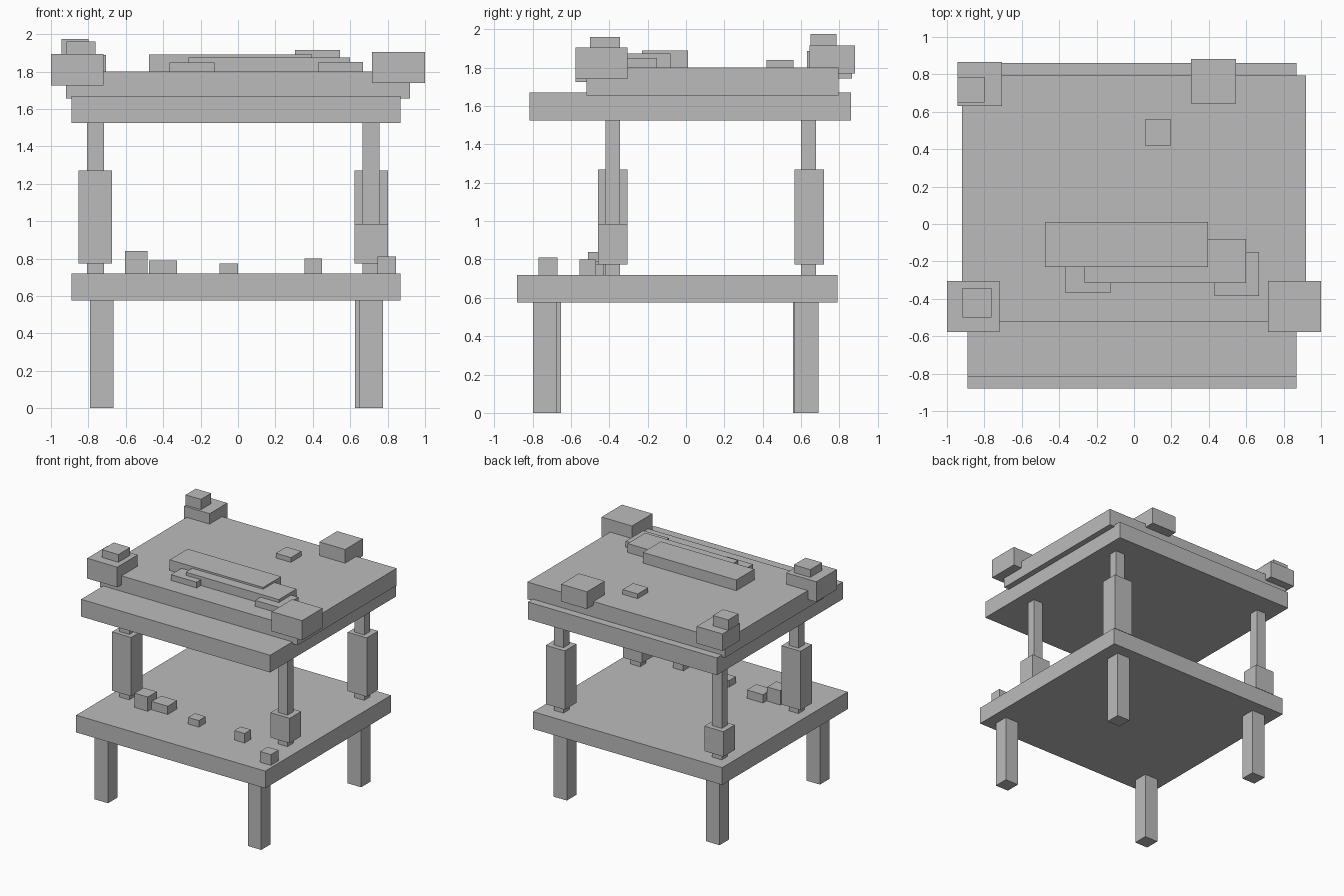
import bpy

cube = bpy.data.objects.get("Cube")
if cube:
    bpy.data.objects.remove(cube, do_unlink=True)

grey = bpy.data.materials.new("plain grey")
grey.use_nodes = True
grey.diffuse_color = (0.5, 0.5, 0.5, 1)
grey.node_tree.nodes["Principled BSDF"].inputs["Base Color"].default_value = (0.5, 0.5, 0.5, 1)


def box(name, x, y, z):
    """Axis-aligned box from its (low, high) range on each axis."""
    spans = (x, y, z)
    bpy.ops.mesh.primitive_cube_add(size=1, location=[(a + b) / 2 for a, b in spans])
    obj = bpy.context.object
    obj.name = name
    obj.scale = [b - a for a, b in spans]
    bpy.ops.object.transform_apply(location=False, rotation=False, scale=True)
    obj.data.materials.append(grey)
    return obj


def around(centre, width):
    return (centre - width / 2, centre + width / 2)


# Platforms and roof
box("lower_platform", (-0.89, 0.87), (-0.88, 0.79), (0.575, 0.72))
box("upper_platform", (-0.89, 0.87), (-0.815, 0.86), (1.525, 1.67))
box("roof_slab", (-0.92, 0.92), (-0.52, 0.795), (1.655, 1.80))

# Ground legs
for name, x, y in (("front_right_leg", -0.728, -0.715), ("front_left_leg", 0.712, -0.735),
                   ("back_right_leg", -0.728, 0.62), ("back_left_leg", 0.688, 0.628)):
    box(name, around(x, 0.125), around(y, 0.125), (0, 0.58))

# Posts with thick sleeves, tall and short on alternating corners
for side, x, post_x in (("right", -0.763, -0.762), ("left", 0.713, 0.711)):
    for end, y, post_y in (("front", -0.382, -0.382), ("back", 0.643, 0.638)):
        tall = (side == "right") == (end == "front")
        box(f"{end}_{side}_post", around(post_x, 0.09), around(post_y, 0.078), (0.715, 1.53))
        box(f"{end}_{side}_sleeve", around(x, 0.178), around(y, 0.152),
            (0.775, 1.27 if tall else 0.985))

# Loose blocks on the lower platform
for i, (x, y, top) in enumerate((
        ((-0.605, -0.483), (-0.51, -0.39), 0.84),
        ((-0.475, -0.325), (-0.47, -0.345), 0.79),
        ((-0.10, 0.0), (-0.52, -0.43), 0.775),
        ((0.355, 0.45), (-0.555, -0.47), 0.80),
        ((0.745, 0.845), (-0.77, -0.67), 0.81))):
    box(f"floor_block_{i + 1}", x, y, (0.715, top))

# Corner blocks and their caps
box("front_right_corner_block", (-1.0, -0.72), (-0.577, -0.305), (1.725, 1.895))
box("front_right_cap", (-0.917, -0.763), (-0.50, -0.343), (1.89, 1.96))
box("back_right_corner_block", (-0.945, -0.705), (0.63, 0.865), (1.745, 1.888))
box("back_right_cap", (-0.943, -0.80), (0.65, 0.785), (1.88, 1.975))
box("front_left_corner_block", (0.717, 1.0), (-0.577, -0.305), (1.74, 1.905))
box("back_left_corner_block", (0.305, 0.545), (0.645, 0.882), (1.77, 1.915))

# Layered plates and a small block on the roof
for name, x, y, top in (
        ("long_roof_plate", (-0.475, 0.395), (-0.23, 0.01), 1.89),
        ("middle_roof_plate", (-0.265, 0.60), (-0.315, -0.08), 1.875),
        ("right_low_plate", (-0.365, -0.125), (-0.37, -0.13), 1.848),
        ("left_low_plate", (0.43, 0.667), (-0.385, -0.15), 1.85),
        ("small_roof_block", (0.058, 0.198), (0.42, 0.56), 1.84)):
    box(name, x, y, (1.79, top))
